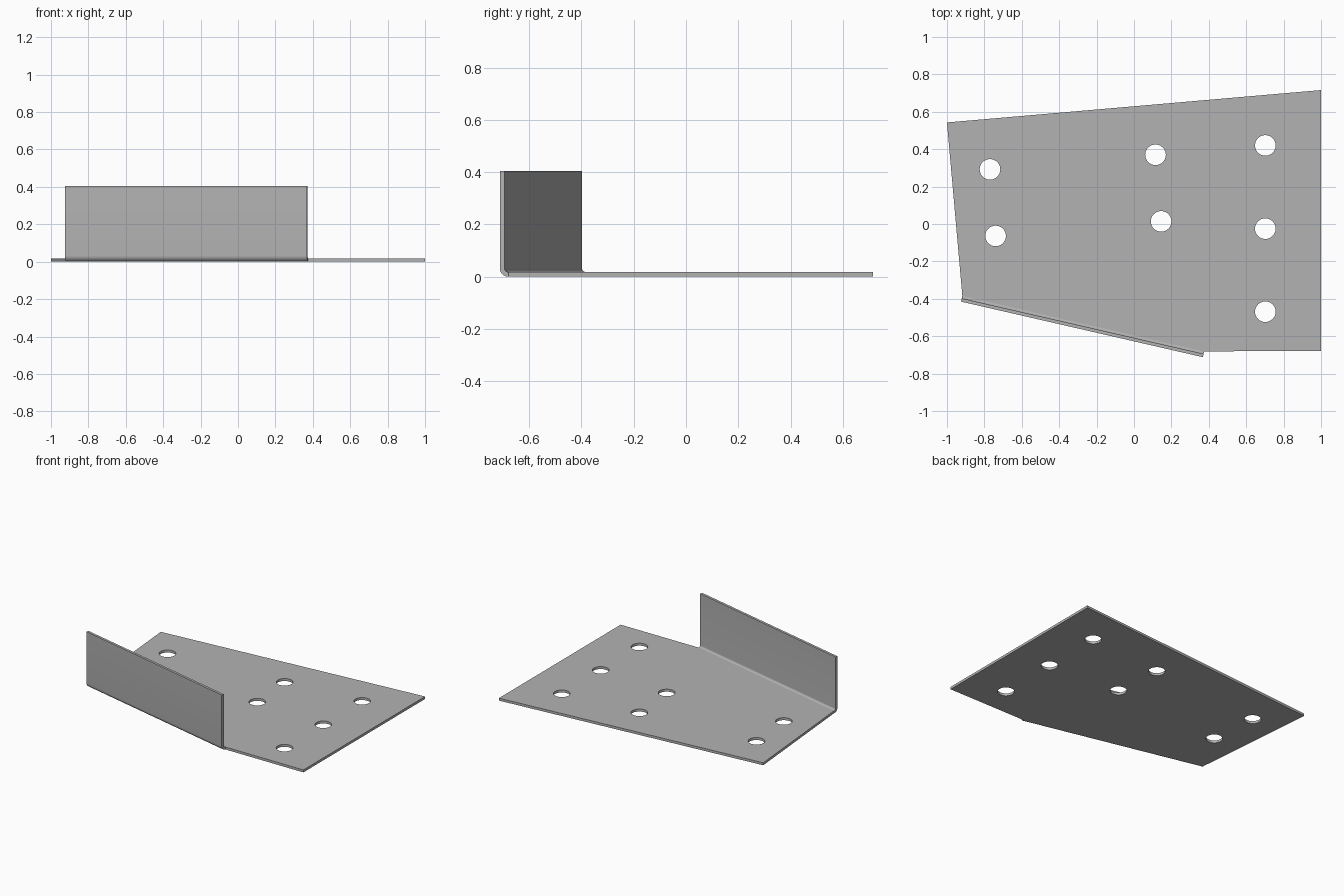
import bpy, bmesh
from math import sin, cos, pi
from mathutils import Vector

cube = bpy.data.objects.get("Cube")
if cube:
    bpy.data.objects.remove(cube)

THICK, RADIUS, HEIGHT = 0.018, 0.032, 0.405
HOLE_RADIUS = 0.055

steel = bpy.data.materials.new("grey_steel")
steel.use_nodes = True
steel.diffuse_color = (0.45, 0.45, 0.45, 1)
steel.node_tree.nodes["Principled BSDF"].inputs["Base Color"].default_value = (0.45, 0.45, 0.45, 1)


def finish(bm, name):
    bmesh.ops.recalc_face_normals(bm, faces=bm.faces)
    mesh = bpy.data.meshes.new(name)
    bm.to_mesh(mesh)
    bm.free()
    mesh.materials.append(steel)
    obj = bpy.data.objects.new(name, mesh)
    bpy.context.collection.objects.link(obj)
    bpy.ops.object.select_all(action='DESELECT')
    obj.select_set(True)
    bpy.context.view_layer.objects.active = obj
    bpy.ops.object.shade_smooth_by_angle(angle=pi / 6)
    return obj


def add_loop(bm, points):
    verts = [bm.verts.new(p) for p in points]
    return [bm.edges.new((v, verts[i - 1])) for i, v in enumerate(verts)]


# Outer foot line of the flange, and the line where its bend meets the plate
left = Vector((-0.925, -0.415, 0))
right = Vector((0.368, -0.712, 0))
along = (right - left).normalized()
inward = Vector((-along.y, along.x, 0))
bend_left, bend_right = left + inward * RADIUS, right + inward * RADIUS

# Flat plate with round holes
bm = bmesh.new()
edges = add_loop(bm, [(-1, 0.543, 0), (1, 0.716, 0), (1, -0.679, 0), bend_right, bend_left])
holes = [(-0.77, 0.292), (-0.74, -0.064), (0.115, 0.37), (0.145, 0.014),
         (0.702, 0.42), (0.702, -0.025), (0.702, -0.469)]
for x, y in holes:
    edges += add_loop(bm, [(x + HOLE_RADIUS * cos(i * pi / 24), y + HOLE_RADIUS * sin(i * pi / 24), 0)
                           for i in range(48)])
bmesh.ops.triangle_fill(bm, edges=edges, use_beauty=True, normal=(0, 0, 1))
top = bmesh.ops.extrude_face_region(bm, geom=bm.faces[:], use_keep_orig=True)["geom"]
bmesh.ops.translate(bm, vec=(0, 0, THICK), verts=[g for g in top if isinstance(g, bmesh.types.BMVert)])
bmesh.ops.recalc_face_normals(bm, faces=bm.faces)
# Open the edge that runs into the bend
joint = (bend_left + bend_right) / 2 + Vector((0, 0, THICK / 2))
bmesh.ops.delete(bm, geom=[f for f in bm.faces if (f.calc_center_median() - joint).length < 0.005],
                 context='FACES_ONLY')
finish(bm, "plate")

# Upright flange with a rounded bend, as a section swept along the foot line
STEPS = 10


def arc(radius):
    return [(RADIUS - radius * sin(i * pi / 2 / STEPS), RADIUS - radius * cos(i * pi / 2 / STEPS))
            for i in range(STEPS + 1)]


outer = arc(RADIUS) + [(0, HEIGHT)]
inner = arc(RADIUS - THICK) + [(THICK, HEIGHT)]
bm = bmesh.new()
ends = [[[bm.verts.new(base + inward * d + Vector((0, 0, z))) for d, z in line]
         for line in (outer, inner)] for base in (left, right)]
(lo, li), (ro, ri) = ends
for i in range(len(lo) - 1):
    for a, b in ((lo, ro), (ri, li), (li, lo), (ro, ri)):
        bm.faces.new((a[i], a[i + 1], b[i + 1], b[i]))
bm.faces.new((lo[-1], li[-1], ri[-1], ro[-1]))
finish(bm, "bent_flange")
